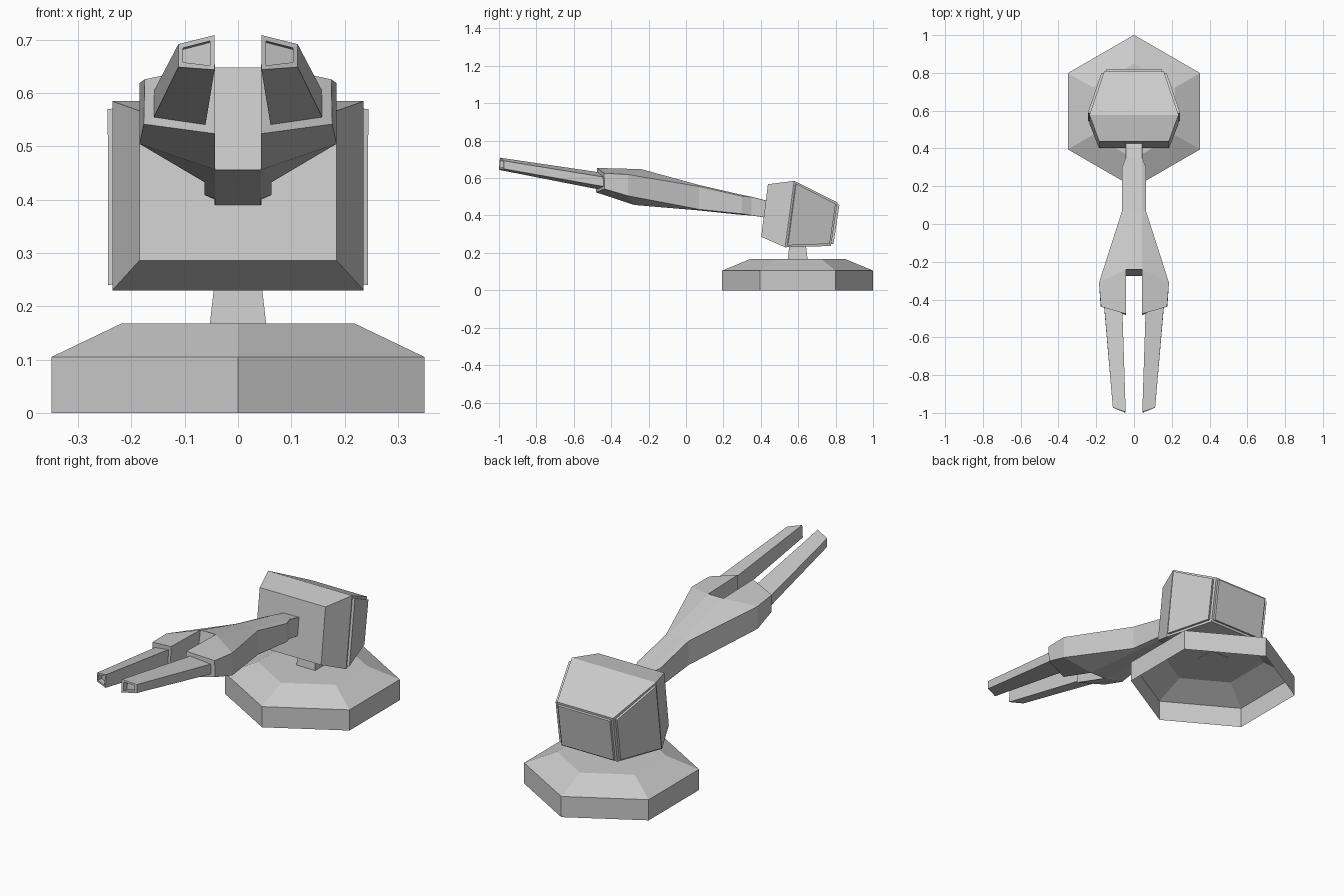
import bpy, bmesh
from math import sin, cos, pi

if "Cube" in bpy.data.objects:
    bpy.data.objects.remove(bpy.data.objects["Cube"])


def finish(name, bm, mirror=False):
    bmesh.ops.recalc_face_normals(bm, faces=bm.faces)
    me = bpy.data.meshes.new(name)
    bm.to_mesh(me)
    bm.free()
    ob = bpy.data.objects.new(name, me)
    bpy.context.collection.objects.link(ob)
    if mirror:
        m = ob.modifiers.new("mirror", 'MIRROR')
        m.merge_threshold = 0.0001
    return ob


def ring(bm, pts):
    return [bm.verts.new(p) for p in pts]


def bridge(bm, a, b, closed=True):
    n = len(a)
    for i in range(n if closed else n - 1):
        j = (i + 1) % n
        bm.faces.new((a[i], a[j], b[j], b[i]))


def rect(hx, bottom, top):
    """Rectangle spanning x = -hx..hx between two (y, z) points."""
    (yb, zb), (yt, zt) = bottom, top
    return [(-hx, yb, zb), (hx, yb, zb), (hx, yt, zt), (-hx, yt, zt)]


CY = 0.597

# base: hexagonal shell, open underneath
bm = bmesh.new()
rings = [ring(bm, [(r * sin(k * pi / 3), CY + r * cos(k * pi / 3), z) for k in range(6)])
         for r, z in ((0.404, 0), (0.404, 0.105), (0.252, 0.168))]
for a, b in zip(rings, rings[1:]):
    bridge(bm, a, b)
bm.faces.new(rings[-1])
finish("base", bm)

# neck: tapered square post
bm = bmesh.new()
lo, hi = [ring(bm, [(sx * r, CY + sy * r, z) for sx, sy in ((-1, -1), (1, -1), (1, 1), (-1, 1))])
          for r, z in ((0.053, 0.166), (0.041, 0.27))]
bridge(bm, lo, hi)
bm.faces.new(lo)
bm.faces.new(hi)
finish("neck", bm)

# housing: three rectangular sections, raised panels on the sides and back
bm = bmesh.new()
secs = [ring(bm, rect(*s)) for s in (
    (0.185, (0.402, 0.286), (0.438, 0.567)),
    (0.236, (0.530, 0.230), (0.578, 0.585)),
    (0.157, (0.775, 0.237), (0.810, 0.470)))]
for a, b in zip(secs, secs[1:]):
    bridge(bm, a, b)
bm.faces.new(secs[0])
bm.faces.new(secs[-1])
bmesh.ops.recalc_face_normals(bm, faces=bm.faces)
mid = CY
panels = [f for f in bm.faces
          if f.calc_center_median().y > mid and abs(f.normal.z) < 0.5]
bmesh.ops.inset_individual(bm, faces=panels, thickness=0.016)
bmesh.ops.inset_individual(bm, faces=panels, thickness=0.0, depth=0.012)
finish("housing", bm)

# arm: right half lofted along y, splitting into a prong; mirrored
IN = 0.043
bm = bmesh.new()


def arm_section(yi_b, yi_t, yo, ox, zb, zbo, zto, zt):
    return ring(bm, [(0, yi_b, zb), (IN, yi_b, zb), (ox, yo, zbo),
                     (ox, yo, zto), (IN, yi_t, zt), (0, yi_t, zt)])


arm = [arm_section(*s) for s in (
    (0.45, 0.45, 0.45, 0.044, 0.385, 0.386, 0.474, 0.475),
    (0.35, 0.35, 0.35, 0.044, 0.400, 0.401, 0.499, 0.500),
    (0.30, 0.30, 0.30, 0.063, 0.403, 0.409, 0.503, 0.510),
    (0.07, 0.07, 0.07, 0.063, 0.427, 0.433, 0.555, 0.563),
    (-0.275, -0.24, -0.31, 0.185, 0.456, 0.505, 0.619, 0.648))]
for a, b in zip(arm, arm[1:]):
    bridge(bm, a, b, closed=False)
end = arm[-1]
bm.faces.new((end[0], end[1], end[4], end[5]))   # back wall of the slot

# prong root, stepped-in finger, and hollow finger tip
prev = end[1:5]
for pts in (
    [(IN, -0.482, 0.524), (0.177, -0.435, 0.542), (0.175, -0.438, 0.626), (IN, -0.476, 0.654)],
    [(0.061, -0.475, 0.541), (0.158, -0.441, 0.555), (0.157, -0.443, 0.606), (0.061, -0.471, 0.632)],
    [(0.044, -1.0, 0.644), (0.112, -0.972, 0.649), (0.112, -0.972, 0.692), (0.044, -0.995, 0.709)],
    [(0.053, -0.996, 0.652), (0.103, -0.976, 0.658), (0.103, -0.976, 0.685), (0.053, -0.992, 0.698)],
    [(0.053, -0.966, 0.649), (0.103, -0.946, 0.655), (0.103, -0.946, 0.682), (0.053, -0.962, 0.695)],
):
    cur = ring(bm, pts)
    bridge(bm, prev, cur)
    prev = cur
bm.faces.new(prev)
finish("forked_arm", bm, mirror=True)
